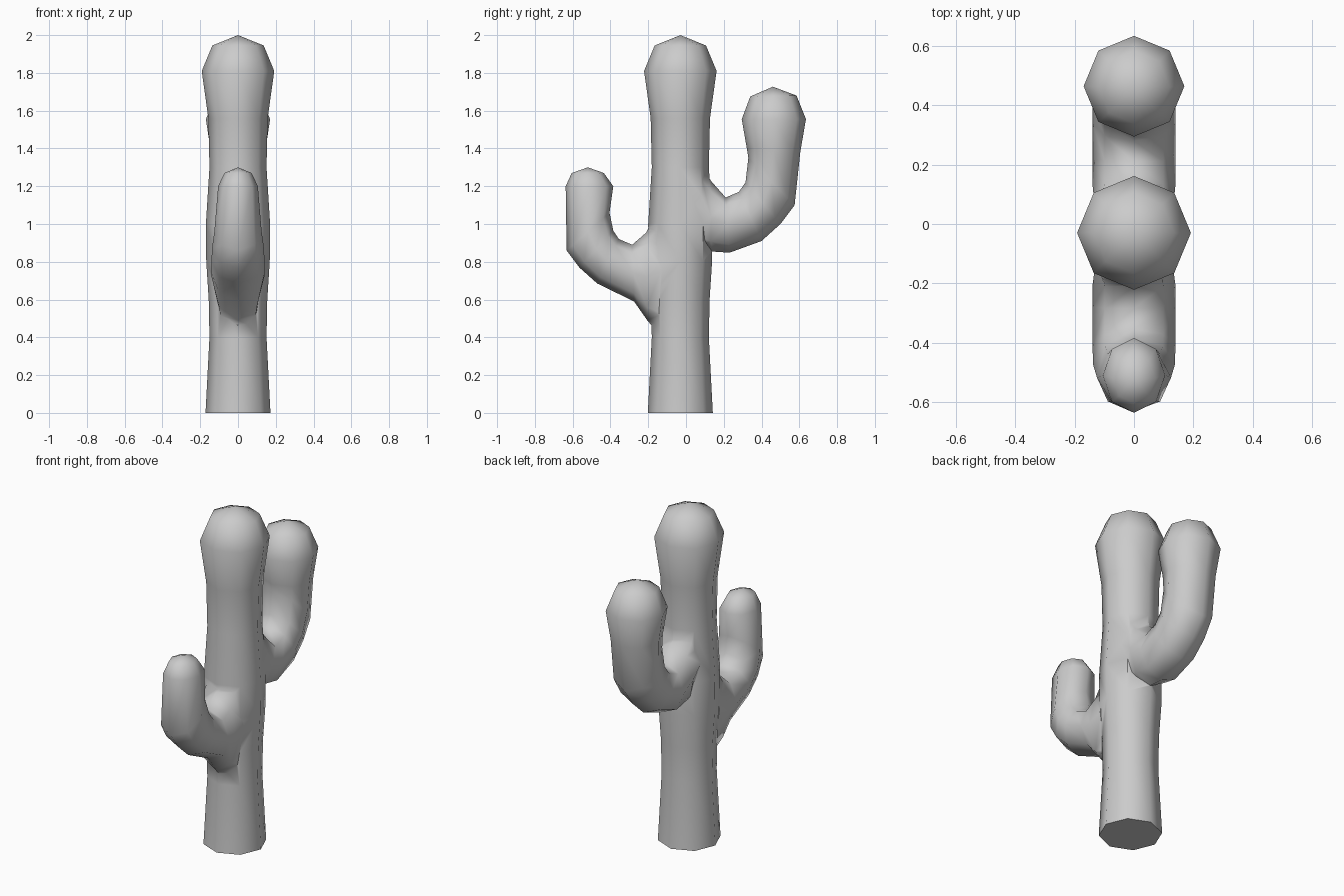
import bpy, bmesh, math
from mathutils import Vector

if "Cube" in bpy.data.objects:
    bpy.data.objects.remove(bpy.data.objects["Cube"])

SIDES = 8


def tube(name, rings, tip):
    """Loft 8-sided rings; each ring = (outer y, outer z, inner y, inner z, half width in x)."""
    bm = bmesh.new()
    loops = []
    for oy, oz, iy, iz, w in rings:
        outer, inner = Vector((0, oy, oz)), Vector((0, iy, iz))
        mid, half = (outer + inner) / 2, (outer - inner) / 2
        loop = []
        for i in range(SIDES):
            a = math.tau * i / SIDES
            loop.append(bm.verts.new(mid + half * math.cos(a) + Vector((w * math.sin(a), 0, 0))))
        loops.append(loop)
    for a, b in zip(loops, loops[1:]):
        for i in range(SIDES):
            j = (i + 1) % SIDES
            bm.faces.new((a[i], a[j], b[j], b[i]))
    bm.faces.new(loops[0])
    top = bm.verts.new((0, *tip))
    for i in range(SIDES):
        bm.faces.new((loops[-1][i], loops[-1][(i + 1) % SIDES], top))
    bmesh.ops.recalc_face_normals(bm, faces=bm.faces)
    me = bpy.data.meshes.new(name)
    bm.to_mesh(me)
    bm.free()
    ob = bpy.data.objects.new(name, me)
    bpy.context.collection.objects.link(ob)
    return ob


# Trunk: (height, radius) profile around y = -0.03
profile = [(0, .172), (.4, .151), (.6, .155), (.8, .168), (1.0, .17),
           (1.3, .151), (1.56, .157), (1.81, .192), (1.945, .136)]
trunk = tube("cactus_trunk", [(r - .03, z, -r - .03, z, r) for z, r in profile], (-.03, 2.0))

# Tall rear arm
rear_arm = tube("rear_arm", [
    (.03, .86, .03, 1.38, .13), (.13, .855, .135, 1.225, .14), (.23, .848, .21, 1.14, .14),
    (.40, .91, .28, 1.17, .14), (.50, 1.0, .315, 1.22, .14), (.575, 1.10, .33, 1.35, .14),
    (.605, 1.38, .322, 1.40, .145), (.635, 1.555, .295, 1.555, .17),
    (.585, 1.68, .34, 1.675, .12)], (.46, 1.727))

# Short front arm
front_arm = tube("front_arm", [
    (-.13, .40, -.13, 1.12, .13), (-.205, .49, -.21, .955, .14), (-.275, .59, -.285, .89, .14),
    (-.47, .685, -.355, .92, .14), (-.565, .77, -.385, .965, .138),
    (-.632, .86, -.405, 1.06, .125), (-.637, 1.2, -.385, 1.2, .105),
    (-.605, 1.27, -.435, 1.27, .072)], (-.52, 1.3))

# Fuse the arms into the trunk
for arm in (rear_arm, front_arm):
    mod = trunk.modifiers.new("join_" + arm.name, "BOOLEAN")
    mod.operation, mod.solver, mod.object = "UNION", "EXACT", arm
bpy.context.view_layer.update()
fused = bpy.data.meshes.new_from_object(trunk.evaluated_get(bpy.context.evaluated_depsgraph_get()))
trunk.modifiers.clear()
trunk.data = fused
trunk.name = "cactus"
for arm in (rear_arm, front_arm):
    bpy.data.objects.remove(arm)

# Smooth skin with a crisp base edge
bpy.context.view_layer.objects.active = trunk
trunk.select_set(True)
bpy.ops.object.shade_smooth_by_angle(angle=math.radians(70))
